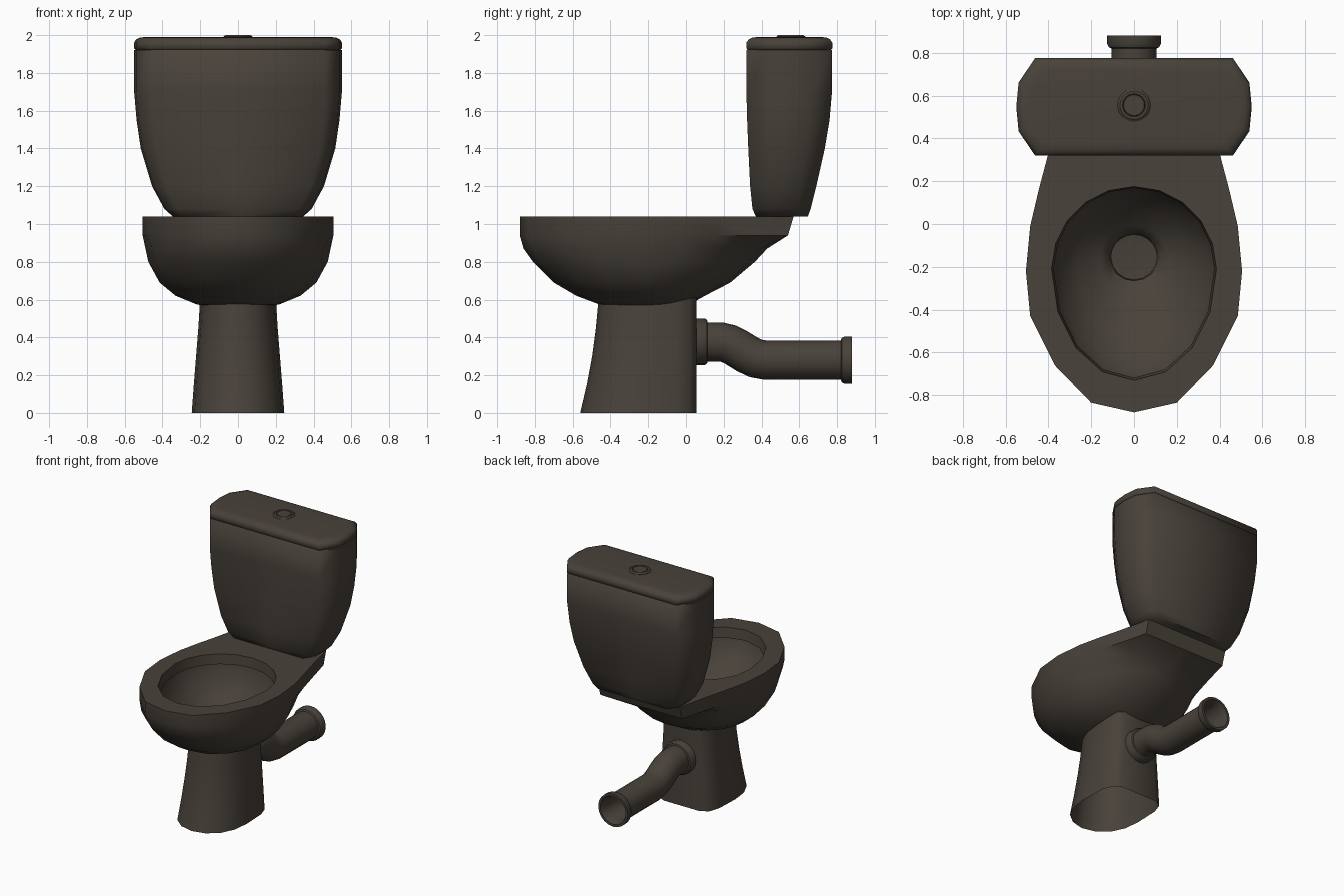
import bpy, bmesh, math

if "Cube" in bpy.data.objects:
    bpy.data.objects.remove(bpy.data.objects["Cube"])

mat = bpy.data.materials.new("dark brown ceramic")
mat.diffuse_color = (0.065, 0.054, 0.042, 1)
mat.use_nodes = True
mat.node_tree.nodes["Principled BSDF"].inputs["Base Color"].default_value = mat.diffuse_color


def loft(name, rings, cap_start=True, cap_end=True, angle=45):
    """Skin a list of equal-length closed rings."""
    bm = bmesh.new()
    vs = [[bm.verts.new(p) for p in r] for r in rings]
    n = len(vs[0])
    for a, b in zip(vs, vs[1:]):
        for i in range(n):
            j = (i + 1) % n
            bm.faces.new((a[i], a[j], b[j], b[i]))
    if cap_start:
        bm.faces.new(vs[0][::-1])
    if cap_end:
        bm.faces.new(vs[-1])
    bmesh.ops.recalc_face_normals(bm, faces=bm.faces[:])
    me = bpy.data.meshes.new(name)
    bm.to_mesh(me)
    bm.free()
    me.materials.append(mat)
    ob = bpy.data.objects.new(name, me)
    bpy.context.collection.objects.link(ob)
    bpy.ops.object.select_all(action='DESELECT')
    ob.select_set(True)
    bpy.context.view_layer.objects.active = ob
    bpy.ops.object.shade_smooth_by_angle(angle=math.radians(angle))
    return ob


def mirror(half, z):
    """Full ring from a right half outline running front to back."""
    full = half + [(-x, y) for x, y in half[-2:0:-1]]
    return [(x, y, z) for x, y in full]


def egg(z, w, front, back, c=-0.22):
    half = []
    for i in range(10):
        t = math.radians(i * 22.5 if i <= 4 else 90 + (i - 4) * 18)
        r = (c - front) if i <= 4 else (back - c)
        half.append((w * math.sin(t) if 0 < i < 9 else 0, c - r * math.cos(t)))
    return mirror(half, z)


# bowl: inner drain, inner basin, rim, outer shell
def rim(z, back):
    return mirror([(0, -.88), (.2, -.835), (.37, -.66), (.485, -.43), (.505, -.22),
                   (.485, -.01), (.445, .16), (.40, .33), (.345, back), (0, back)], z)


loft("bowl", [
    egg(.50, .10, -.255, -.055, -.155),
    egg(.60, .115, -.265, -.045, -.155),
    egg(.635, .16, -.34, -.01, -.16),
    egg(.70, .27, -.52, .06, -.19),
    egg(.80, .35, -.67, .13, -.21),
    egg(.90, .395, -.75, .18, -.21),
    egg(.965, .405, -.765, .19, -.21),
    egg(.965, .375, -.718, .168, -.21),
    egg(1.04, .385, -.73, .175, -.21),
    rim(1.04, .57),
    rim(.94, .54),
    egg(.87, .49, -.86, .43),
    egg(.80, .475, -.81, .365),
    egg(.69, .415, -.70, .235),
    egg(.62, .33, -.58, .10),
    egg(.575, .22, -.46, .02),
    egg(.555, .12, -.35, -.08),
])


# pedestal: rounded front, flat back, open underneath
def foot(z, w, f):
    return mirror([(0, f), (.42 * w, f + .025), (.75 * w, f + .09), (.94 * w, f + .19),
                   (w, f + .31), (.97 * w, -.06), (.86 * w, .02), (.62 * w, .055), (0, .055)], z)


loft("pedestal", [foot(0, .245, -.56), foot(.15, .234, -.525), foot(.3, .222, -.497),
                  foot(.45, .21, -.477), foot(.61, .2, -.462)], cap_start=False, cap_end=False)


# cistern and lid share one chamfered cross-section
def tank(z, w, f, b):
    d = b - f
    return mirror([(0, f), (.84 * w, f), (.98 * w, f + .25 * d), (w, f + .5 * d),
                   (.98 * w, f + .75 * d), (.84 * w, b), (0, b)], z)


loft("cistern", [
    tank(1.04, .345, .37, .645), tank(1.08, .39, .352, .66), tank(1.2, .455, .34, .69),
    tank(1.4, .515, .33, .735), tank(1.55, .537, .324, .76), tank(1.7, .55, .32, .773),
    tank(1.92, .55, .32, .773), tank(1.925, .54, .328, .765)], angle=60)
loft("cistern_lid", [
    tank(1.922, .54, .328, .765), tank(1.93, .55, .32, .775), tank(1.96, .55, .32, .775),
    tank(1.977, .54, .332, .763), tank(1.987, .52, .35, .745), tank(1.99, .49, .38, .715)], angle=60)


# flush button: raised ring with a disc set in it
def disc(r, z, n=24):
    return [(r * math.cos(math.tau * i / n), .555 + r * math.sin(math.tau * i / n), z) for i in range(n)]


loft("flush_button", [disc(.077, 1.985), disc(.077, 1.992), disc(.066, 2.0), disc(.054, 2.0),
                      disc(.051, 1.994), disc(.048, 1.998)], angle=30)


# waste pipe: collar, S-bend, straight run, open flanged end
def hoop(y, z, r, tilt=0, n=20):
    t = math.radians(tilt)
    out = []
    for i in range(n):
        a = math.tau * i / n
        u = r * math.sin(a)
        out.append((r * math.cos(a), y - u * math.sin(t), z + u * math.cos(t)))
    return out


path = [(.03, .377, .123), (.10, .377, .123), (.112, .377, .115), (.115, .376, .103),
        (.19, .375, .104, -4), (.235, .363, .104, -18), (.275, .341, .104, -31),
        (.325, .31, .104, -31), (.37, .289, .104, -18), (.42, .28, .104, -3),
        (.82, .28, .104), (.825, .28, .117), (.84, .28, .125), (.88, .28, .125),
        (.88, .28, .107), (.83, .28, .09), (.45, .28, .09)]
loft("waste_pipe", [hoop(*p) for p in path], angle=35)
